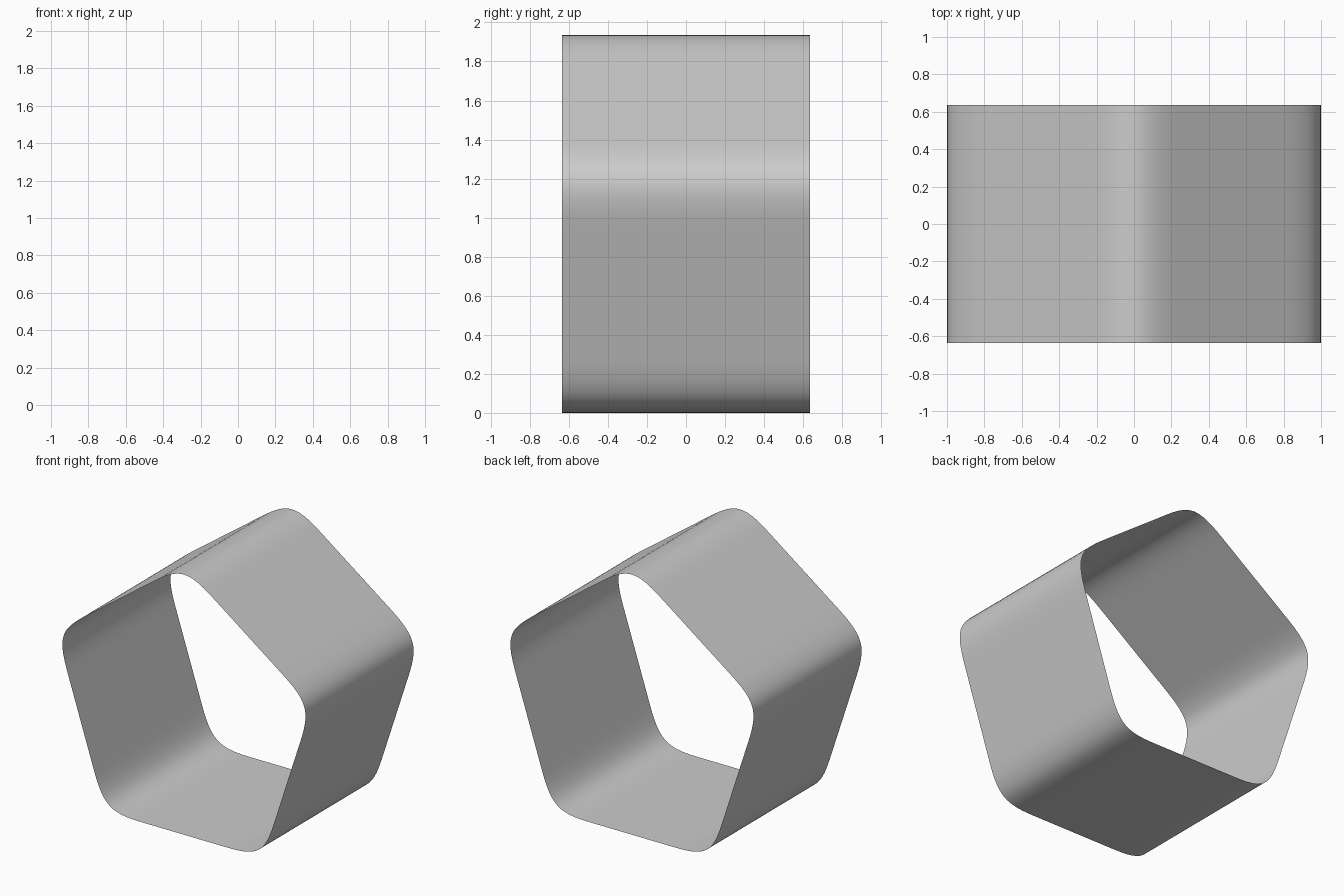
import bpy
import bmesh
from math import sin, cos, pi
from mathutils import Vector

if "Cube" in bpy.data.objects:
    bpy.data.objects.remove(bpy.data.objects["Cube"])

R = 1.1046          # radius of the pentagon before rounding
HALF_DEPTH = 0.635
CUTS = 4            # control points per side, sets corner roundness

# Pentagon outline, point up, flat side on the ground
corners = [Vector((R * sin(i * 2 * pi / 5), 0, R * cos(pi / 5) + R * cos(i * 2 * pi / 5)))
           for i in range(5)]
outline = [corners[i].lerp(corners[(i + 1) % 5], k / CUTS)
           for i in range(5) for k in range(CUTS)]

# Open band: front loop and back loop bridged with quads
bm = bmesh.new()
front = [bm.verts.new((p.x, -HALF_DEPTH, p.z)) for p in outline]
back = [bm.verts.new((p.x, HALF_DEPTH, p.z)) for p in outline]
n = len(outline)
for i in range(n):
    j = (i + 1) % n
    bm.faces.new((front[i], back[i], back[j], front[j])).smooth = True
bm.normal_update()
if bm.faces[:][0].normal.z < 0:
    bmesh.ops.reverse_faces(bm, faces=bm.faces[:])

mesh = bpy.data.meshes.new("pentagon_band")
bm.to_mesh(mesh)
bm.free()
band = bpy.data.objects.new("pentagon_band", mesh)
bpy.context.collection.objects.link(band)

# Subdivision rounds the five corners
sub = band.modifiers.new("round_corners", 'SUBSURF')
sub.levels = sub.render_levels = 3
